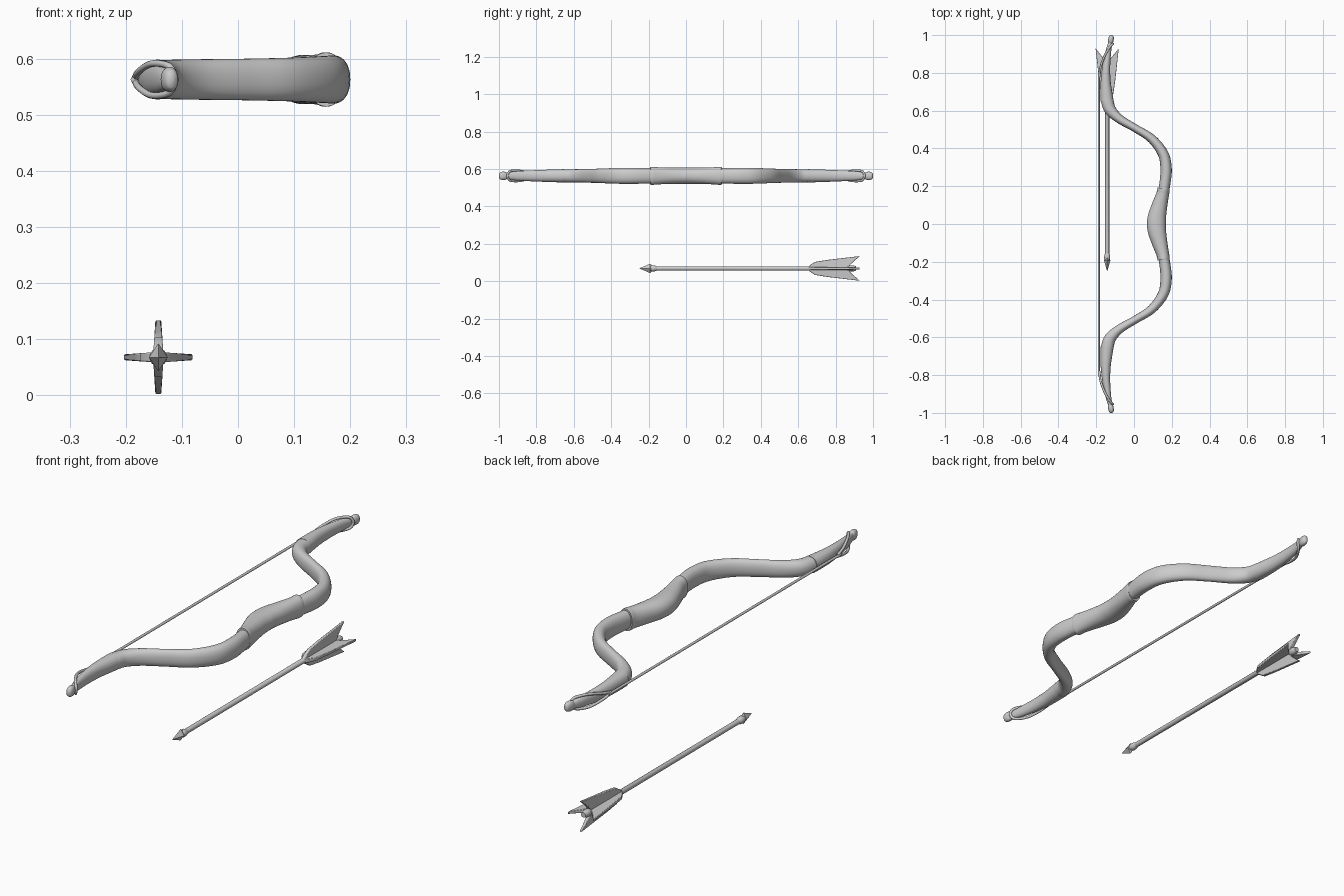
import bpy, bmesh, math
from mathutils import Vector

if "Cube" in bpy.data.objects:
    bpy.data.objects.remove(bpy.data.objects["Cube"])

BOW_Z = 0.563
ARROW_X, ARROW_Z = -0.142, 0.068


def finish(name, bm, angle=40):
    bmesh.ops.recalc_face_normals(bm, faces=bm.faces)
    me = bpy.data.meshes.new(name)
    bm.to_mesh(me)
    bm.free()
    ob = bpy.data.objects.new(name, me)
    bpy.context.collection.objects.link(ob)
    bpy.ops.object.select_all(action='DESELECT')
    ob.select_set(True)
    bpy.context.view_layer.objects.active = ob
    bpy.ops.object.shade_smooth_by_angle(angle=math.radians(angle))
    return ob


def refine(st, k):
    # Catmull-Rom interpolation of the stations
    p = [Vector(s) for s in st]
    p = [2 * p[0] - p[1]] + p + [2 * p[-1] - p[-2]]
    out = []
    for i in range(1, len(p) - 2):
        a, b, c, d = p[i - 1:i + 3]
        for j in range(k):
            t = j / k
            out.append(0.5 * (2 * b + (c - a) * t + (2 * a - 5 * b + 4 * c - d) * t * t
                              + (3 * b - a - 3 * c + d) * t ** 3))
    return out + [p[-2]]


def loft(name, st, z, sides=32, k=6, power=2.2, angle=40):
    # stations: (x, y, half thickness in plan, half height)
    st = refine(st, k) if k > 1 else [Vector(s) for s in st]
    bm = bmesh.new()
    rings = []
    for i, s in enumerate(st):
        a, b = st[max(i - 1, 0)], st[min(i + 1, len(st) - 1)]
        d = Vector((b[0] - a[0], b[1] - a[1])).normalized()
        ring = []
        for q in range(sides):
            t = 2 * math.pi * q / sides
            c, n = math.cos(t), math.sin(t)
            u = math.copysign(abs(c) ** (2 / power), c) * s[2]
            v = math.copysign(abs(n) ** (2 / power), n) * s[3]
            ring.append(bm.verts.new((s[0] + d.y * u, s[1] - d.x * u, z + v)))
        rings.append(ring)
    for r0, r1 in zip(rings, rings[1:]):
        for q in range(sides):
            w = (q + 1) % sides
            bm.faces.new((r0[q], r0[w], r1[w], r1[q]))
    bm.faces.new(rings[0])
    bm.faces.new(rings[-1])
    return finish(name, bm, angle)


def cord(name, pts, r):
    cu = bpy.data.curves.new(name, 'CURVE')
    cu.dimensions = '3D'
    cu.bevel_depth = r
    cu.bevel_resolution = 3
    cu.use_fill_caps = True
    sp = cu.splines.new('POLY')
    pts = refine(pts, 6)
    sp.points.add(len(pts) - 1)
    for p, co in zip(sp.points, pts):
        p.co = (*co, 1)
    sp.use_smooth = True
    ob = bpy.data.objects.new(name, cu)
    bpy.context.collection.objects.link(ob)


# Grip, with raised ends
half = [(.122, .04, .048, .044), (.136, .1, .041, .044), (.151, .155, .034, .046),
        (.156, .18, .033, .0485), (.157, .19, .032, .048)]
grip = [(x, -y, t, h) for x, y, t, h in reversed(half)] + [(.119, 0, .05, .044)] + half
loft("grip", grip, BOW_Z)

limb = [(.152, .15, .028, .04), (.163, .21, .029, .041), (.17, .29, .03, .043),
        (.155, .37, .028, .042), (.095, .45, .024, .039), (.01, .505, .021, .037),
        (-.075, .555, .024, .036), (-.126, .605, .031, .035), (-.143, .66, .033, .034),
        (-.147, .69, .026, .031)]
tip = [(-.143, .652, .0345, .0355), (-.147, .70, .031, .034), (-.15, .76, .026, .032),
       (-.147, .83, .021, .029), (-.138, .90, .016, .025), (-.13, .94, .013, .02),
       (-.126, .957, .011, .017), (-.124, .966, .014, .021), (-.121, .982, .0145, .022),
       (-.119, .995, .011, .017), (-.118, 1.0, .005, .008)]
for s, side in ((1, "upper"), (-1, "lower")):
    # Recurved limb and stiff tip
    loft(side + "_limb", [(x, s * y, t, h) for x, y, t, h in limb], BOW_Z)
    loft(side + "_tip", [(x, s * y, t, h) for x, y, t, h in tip], BOW_Z)
    # String loop hooked around the tip notch
    arm = [(-.184, .78, .002), (-.177, .83, .014), (-.158, .885, .027), (-.136, .925, .028),
           (-.12, .946, .021)]
    loop = [(x, s * y, BOW_Z + z) for x, y, z in arm]
    loop += [(-.112, s * .954, BOW_Z)]
    loop += [(x, s * y, BOW_Z - z) for x, y, z in reversed(arm)]
    cord(side + "_string_loop", loop, .006)

# Bow string
cord("bow_string", [(-.186, -.8, BOW_Z), (-.186, 0, BOW_Z), (-.186, .8, BOW_Z)], .0055)


def turned(name, prof, sides, **kw):
    return loft(name, [(ARROW_X, y, a, b) for y, a, b in prof], ARROW_Z,
                sides=sides, k=1, power=2, **kw)


# Arrow shaft with nock, collar and four-sided head
turned("arrow_shaft", [(-.18, .011, .011), (.86, .011, .011), (.868, .015, .015),
                       (.895, .016, .016), (.91, .011, .011)], 16)
turned("arrow_collar", [(-.19, .013, .013), (-.18, .016, .016), (-.165, .015, .015),
                        (-.155, .011, .011)], 16)
turned("arrow_head", [(-.248, .001, .001), (-.192, .017, .025), (-.175, .009, .011)], 4, angle=20)

# Four feather vanes around the shaft
outline = [(.648, .004), (.664, .018), (.69, .035), (.76, .046), (.93, .066),
           (.905, .045), (.878, .02), (.87, .004)]
for i in range(4):
    a = i * math.pi / 2
    out = Vector((math.cos(a), 0, math.sin(a)))
    flat = Vector((-math.sin(a), 0, math.cos(a)))
    k = .93 if i % 2 == 0 else 1.0
    bm = bmesh.new()
    sheets = []
    for s in (-1, 1):
        sheets.append([bm.verts.new(Vector((ARROW_X, y, ARROW_Z)) + out * r * k
                                    + flat * s * (.0095 - r * .065)) for y, r in outline])
    n = len(outline)
    bm.faces.new(sheets[0])
    bm.faces.new(sheets[1])
    for j in range(n):
        w = (j + 1) % n
        bm.faces.new((sheets[0][j], sheets[0][w], sheets[1][w], sheets[1][j]))
    vane = finish(f"feather_vane_{i + 1}", bm)
    bev = vane.modifiers.new("soft_edges", 'BEVEL')
    bev.width = .002
    bev.segments = 2
